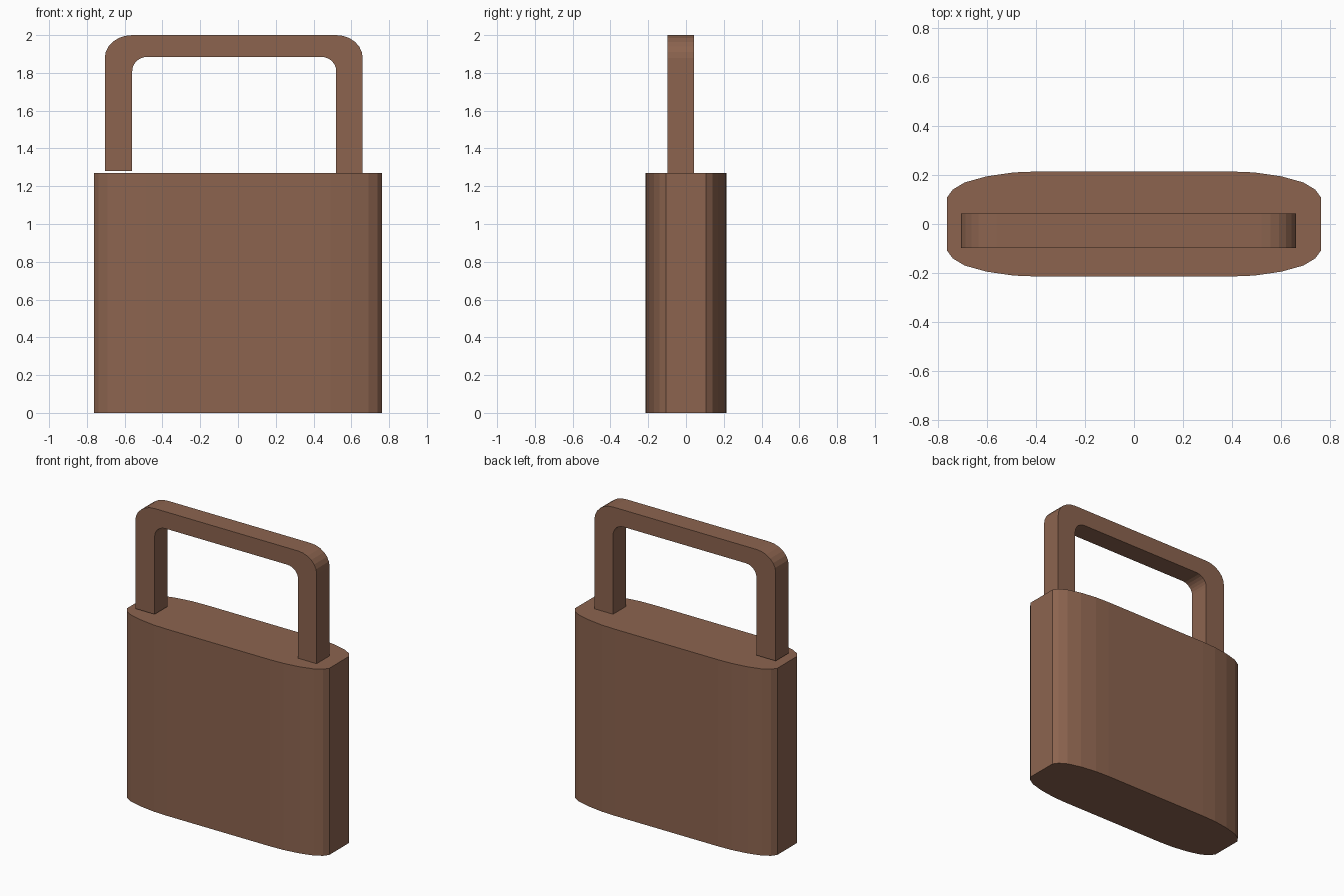
import bpy, bmesh, math

if "Cube" in bpy.data.objects:
    bpy.data.objects.remove(bpy.data.objects["Cube"])

brown = bpy.data.materials.new("warm brown")
brown.diffuse_color = (0.262, 0.127, 0.078, 1)
brown.use_nodes = True
brown.node_tree.nodes["Principled BSDF"].inputs["Base Color"].default_value = brown.diffuse_color


def extrude_outline(name, points, vector):
    """Make a flat-shaded solid by sweeping a closed 3D outline."""
    bm = bmesh.new()
    face = bm.faces.new([bm.verts.new(p) for p in points])
    result = bmesh.ops.extrude_face_region(bm, geom=[face], use_keep_orig=True)
    moved = [g for g in result["geom"] if isinstance(g, bmesh.types.BMVert)]
    bmesh.ops.translate(bm, verts=moved, vec=vector)
    bmesh.ops.recalc_face_normals(bm, faces=bm.faces)
    mesh = bpy.data.meshes.new(name)
    bm.to_mesh(mesh)
    bm.free()
    mesh.materials.append(brown)
    obj = bpy.data.objects.new(name, mesh)
    bpy.context.collection.objects.link(obj)
    return obj


def arc(cx, cz, rx, rz, start, end, steps):
    """Elliptical corner in the x-z plane, angles in degrees."""
    angles = [math.radians(start + (end - start) * i / steps) for i in range(steps + 1)]
    return [(cx + rx * math.cos(a), cz + rz * math.sin(a)) for a in angles]


# Lock body: one quarter of the plan, mirrored to all four corners
quarter = [(0.762, 0.107), (0.738, 0.14), (0.69, 0.169),
           (0.6, 0.194), (0.49, 0.21), (0.39, 0.214)]
half = quarter + [(-x, y) for x, y in reversed(quarter)]
plan = half + [(-x, -y) for x, y in half]
extrude_outline("lock_body", [(x, y, 0) for x, y in plan], (0, 0, 1.27))

# Shackle: left leg stops just above the body, right leg is set into it
outer = (arc(-0.56, 1.88, 0.145, 0.12, 180, 90, 6)
         + arc(0.52, 1.88, 0.14, 0.12, 90, 0, 6))
inner = (arc(0.44, 1.81, 0.08, 0.075, 0, 90, 6)
         + arc(-0.48, 1.81, 0.08, 0.075, 90, 180, 6))
profile = ([(-0.705, 1.28)] + outer + [(0.66, 1.2), (0.52, 1.2)]
           + inner + [(-0.56, 1.28)])
extrude_outline("shackle", [(x, -0.097, z) for x, z in profile], (0, 0.139, 0))
